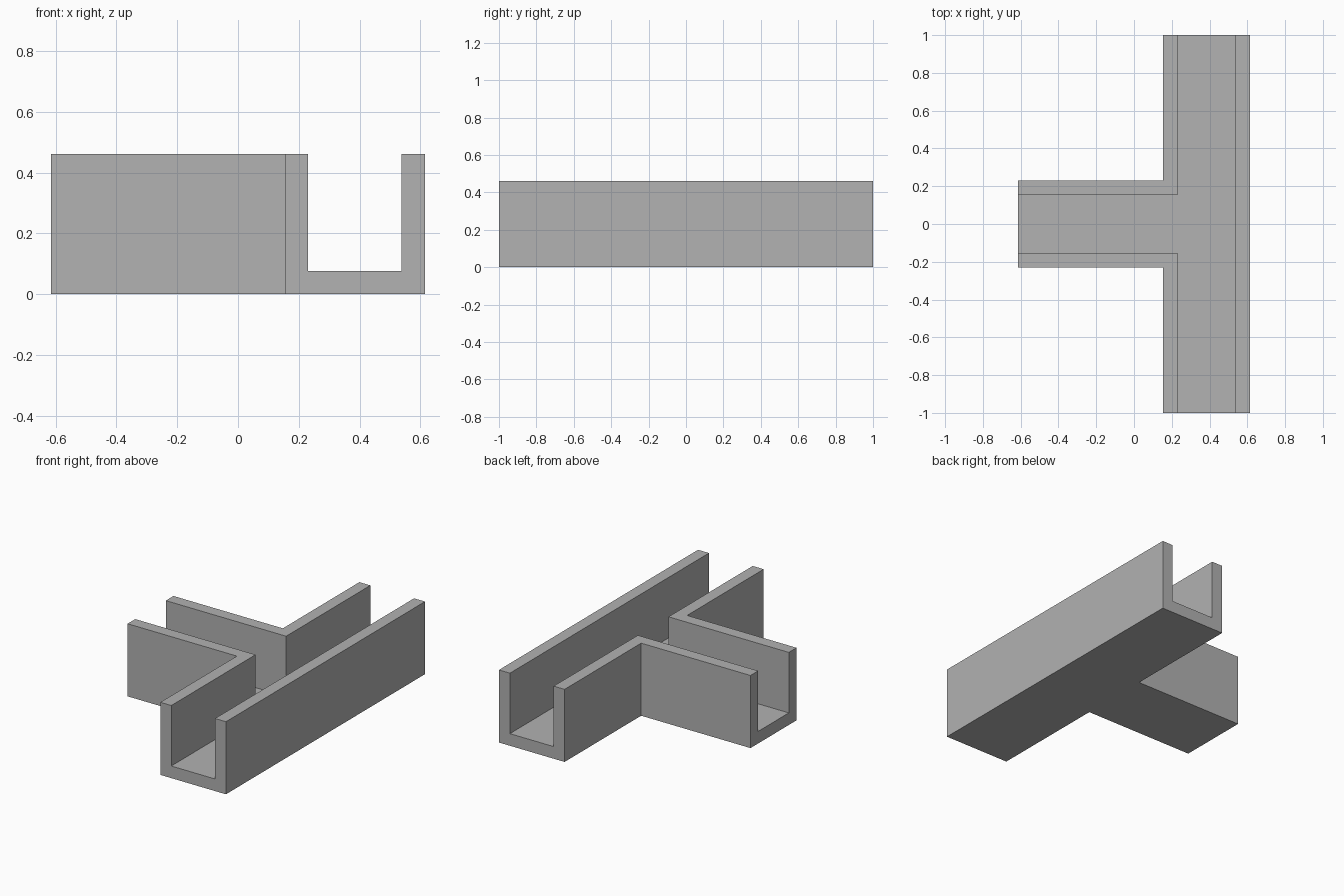
import bpy
import bmesh

cube = bpy.data.objects.get("Cube")
if cube:
    bpy.data.objects.remove(cube, do_unlink=True)

U = 1 / 13                 # wall thickness, the module for every dimension
HEIGHT = 6 * U
OVERRUN = U                # how far the cutter passes the open ends

grey = bpy.data.materials.new("plain grey")
grey.use_nodes = True
colour = (0.445, 0.445, 0.445, 1)
grey.diffuse_color = colour
grey.node_tree.nodes["Principled BSDF"].inputs["Base Color"].default_value = colour


def tee_prism(name, left, inner, outer, half_branch, half_run, z0, z1):
    """Extrude a T outline, symmetric about y = 0, from z0 to z1."""
    half = [(left, half_branch), (inner, half_branch),
            (inner, half_run), (outer, half_run)]
    outline = half + [(x, -y) for x, y in reversed(half)]
    bm = bmesh.new()
    face = bm.faces.new([bm.verts.new((x, y, z0)) for x, y in outline])
    extruded = bmesh.ops.extrude_face_region(bm, geom=[face])["geom"]
    for v in extruded:
        if isinstance(v, bmesh.types.BMVert):
            v.co.z = z1
    bmesh.ops.recalc_face_normals(bm, faces=bm.faces)
    mesh = bpy.data.meshes.new(name)
    bm.to_mesh(mesh)
    bm.free()
    mesh.materials.append(grey)
    obj = bpy.data.objects.new(name, mesh)
    bpy.context.collection.objects.link(obj)
    return obj


# Solid T block and the T channel that hollows it
body = tee_prism("channel_junction", -8 * U, 2 * U, 8 * U, 3 * U, 13 * U, 0, HEIGHT)
cutter = tee_prism("channel_cutter", -8 * U - OVERRUN, 3 * U, 7 * U, 2 * U,
                   13 * U + OVERRUN, U, HEIGHT + OVERRUN)
cutter.hide_render = True

# Cut the channel, then keep only the finished part
cut = body.modifiers.new("channel", "BOOLEAN")
cut.operation = "DIFFERENCE"
cut.solver = "EXACT"
cut.object = cutter
bpy.context.view_layer.update()
result = bpy.data.meshes.new_from_object(
    body.evaluated_get(bpy.context.evaluated_depsgraph_get()))
body.modifiers.clear()
body.data = result
bpy.data.objects.remove(cutter, do_unlink=True)
